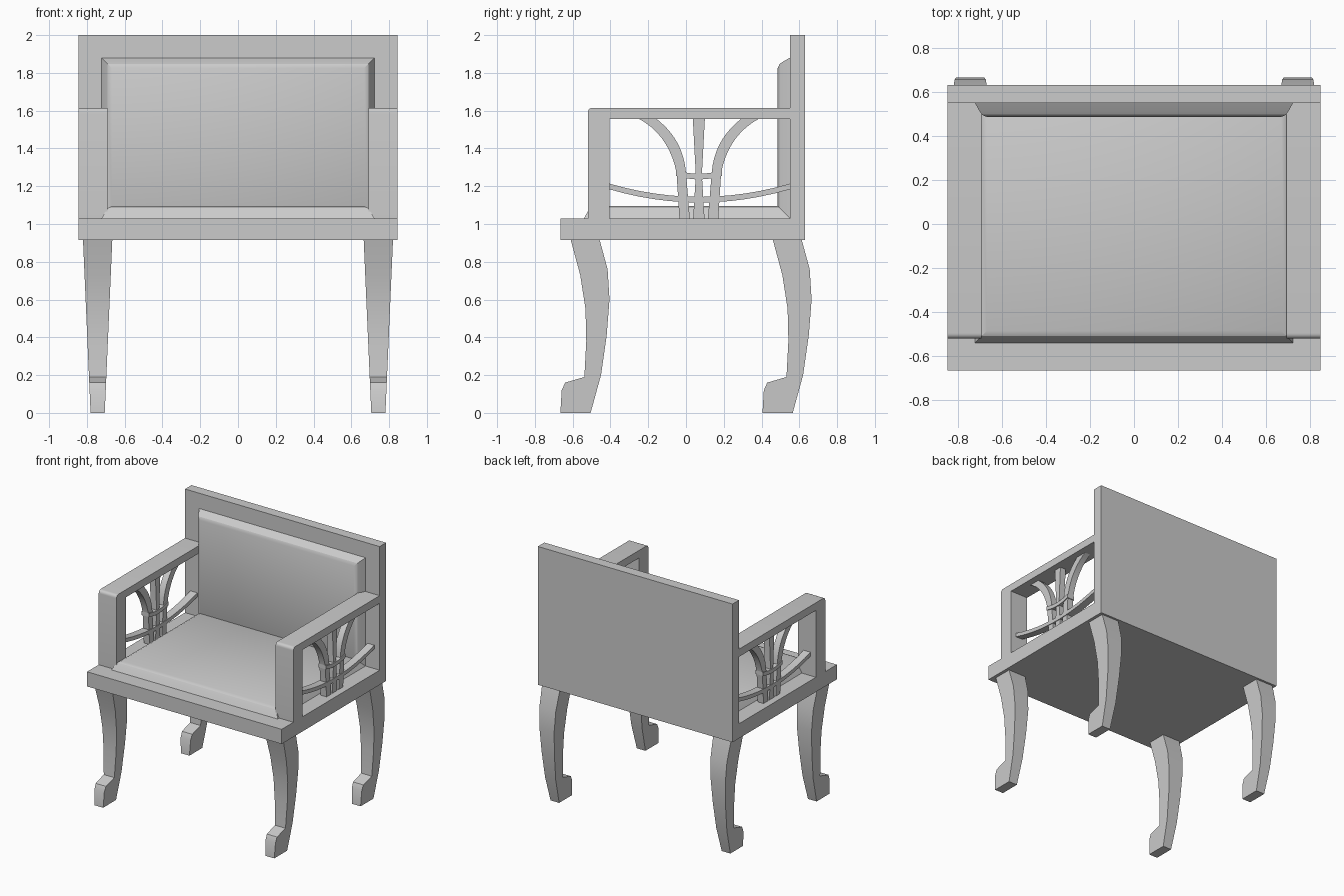
import bpy, bmesh, math
from mathutils import Vector
from mathutils.geometry import interpolate_bezier

cube = bpy.data.objects.get("Cube")
if cube:
    bpy.data.objects.remove(cube, do_unlink=True)

grey = bpy.data.materials.new("plain_grey")
grey.use_nodes = True
grey.diffuse_color = (0.6, 0.6, 0.6, 1)
grey.node_tree.nodes["Principled BSDF"].inputs["Base Color"].default_value = (0.6, 0.6, 0.6, 1)


def finish(name, bm):
    bmesh.ops.recalc_face_normals(bm, faces=bm.faces)
    mesh = bpy.data.meshes.new(name)
    bm.to_mesh(mesh)
    bm.free()
    mesh.materials.append(grey)
    obj = bpy.data.objects.new(name, mesh)
    bpy.context.collection.objects.link(obj)
    bpy.ops.object.select_all(action='DESELECT')
    obj.select_set(True)
    bpy.context.view_layer.objects.active = obj
    bpy.ops.object.shade_smooth_by_angle(angle=math.radians(30))
    return obj


def loft(name, rings):
    """Join equal-length point rings and cap both ends."""
    bm = bmesh.new()
    loops = [[bm.verts.new(p) for p in ring] for ring in rings]
    n = len(loops[0])
    for a, b in zip(loops, loops[1:]):
        for i in range(n):
            j = (i + 1) % n
            bm.faces.new((a[i], a[j], b[j], b[i]))
    bm.faces.new(loops[0][::-1])
    bm.faces.new(loops[-1])
    return finish(name, bm)


def prism(name, profile, x, half):
    """Extrude a (y, z) profile along x; half is a half width depending on z."""
    return loft(name, [[(x + s * half(z), y, z) for y, z in profile] for s in (-1, 1)])


def box(name, lo, hi):
    profile = [(lo[1], lo[2]), (hi[1], lo[2]), (hi[1], hi[2]), (lo[1], hi[2])]
    return prism(name, profile, (lo[0] + hi[0]) / 2, lambda z: (hi[0] - lo[0]) / 2)


def bezier(*pts, steps=10):
    return [(p.x, p.y) for p in interpolate_bezier(*[Vector((a, b, 0)) for a, b in pts], steps)]


def sagging_bar(y0, y1, top, sag, thick):
    """Profile of a bar that hangs lower in the middle."""
    third = (y1 - y0) / 3
    upper = bezier((y0, top), (y0 + third, top - sag), (y1 - third, top - sag), (y1, top), steps=13)
    return upper + [(y, z - thick) for y, z in reversed(upper)]


def cushion(name, u, v, place):
    """Rounded pad: rings stepping inward as they rise."""
    steps = [(0, 0), (0.018, 0.033), (0.032, 0.054), (0.055, 0.065)]
    rings = []
    for inset, h in steps:
        u0, u1, v0, v1 = u[0] + inset, u[1] - inset, v[0] + inset, v[1] - inset
        rings.append([place(a, b, h) for a, b in ((u0, v0), (u1, v0), (u1, v1), (u0, v1))])
    return loft(name, rings)


# Seat, back and upholstery
box("seat_frame", (-0.845, -0.665, 0.915), (0.845, 0.55, 1.03))
box("back_panel", (-0.845, 0.55, 0.915), (0.845, 0.63, 2.0))
cushion("seat_cushion", (-0.722, 0.722), (-0.54, 0.55), lambda a, b, h: (a, b, 1.03 + h))
cushion("back_cushion", (-0.722, 0.722), (1.03, 1.88), lambda a, b, h: (a, 0.55 - h, b))

# Side profiles shared by both sides
leg = [(-0.61, 0.915), (-0.56, 0.73), (-0.532, 0.55), (-0.528, 0.38), (-0.538, 0.19),
       (-0.64, 0.16), (-0.658, 0.12), (-0.665, 0), (-0.505, 0), (-0.45, 0.2),
       (-0.42, 0.41), (-0.405, 0.6), (-0.415, 0.76), (-0.457, 0.915)]
corner = bezier((-0.52, 1.59), (-0.52, 1.605), (-0.51, 1.615), (-0.495, 1.615), steps=6)
arm = [(-0.405, 1.03), (-0.52, 1.03)] + corner + [(0.55, 1.615), (0.55, 1.555), (-0.405, 1.555)]

# Splat: flared outer slats and a waisted centre slat
mid = 0.068
outer = bezier((-0.255, 1.56), (-0.14, 1.5), (-0.075, 1.4), (-0.05, 1.27)) + [(-0.035, 1.03)]
inner = bezier((-0.16, 1.56), (-0.07, 1.49), (-0.01, 1.4), (0, 1.27)) + [(0.02, 1.03)]
slat = outer + inner[::-1]
slat_mirrored = [(2 * mid - y, z) for y, z in slat]
waist = [(0.032, 1.56), (0.016, 1.26), (0.03, 1.03)]
centre = [(mid - w, z) for w, z in waist] + [(mid + w, z) for w, z in reversed(waist)]
rail = sagging_bar(-0.41, 0.555, 1.215, 0.095, 0.03)
collar = sagging_bar(mid - 0.122, mid + 0.122, 1.285, 0.025, 0.03)

for side, s in (("left", 1), ("right", -1)):
    for pos, shift in (("front", 0), ("back", 1.07)):
        prism(f"{side}_{pos}_leg", [(y + shift, z) for y, z in leg], s * 0.743,
              lambda z: 0.0375 + 0.04 * z / 0.915)
    prism(f"{side}_arm", arm, s * 0.768, lambda z: 0.077)
    for name, profile, half in (("front_slat", slat, 0.025), ("back_slat", slat_mirrored, 0.025),
                                ("centre_slat", centre, 0.025), ("curved_rail", rail, 0.03),
                                ("slat_collar", collar, 0.032)):
        prism(f"{side}_{name}", profile, s * 0.768, lambda z, h=half: h)
